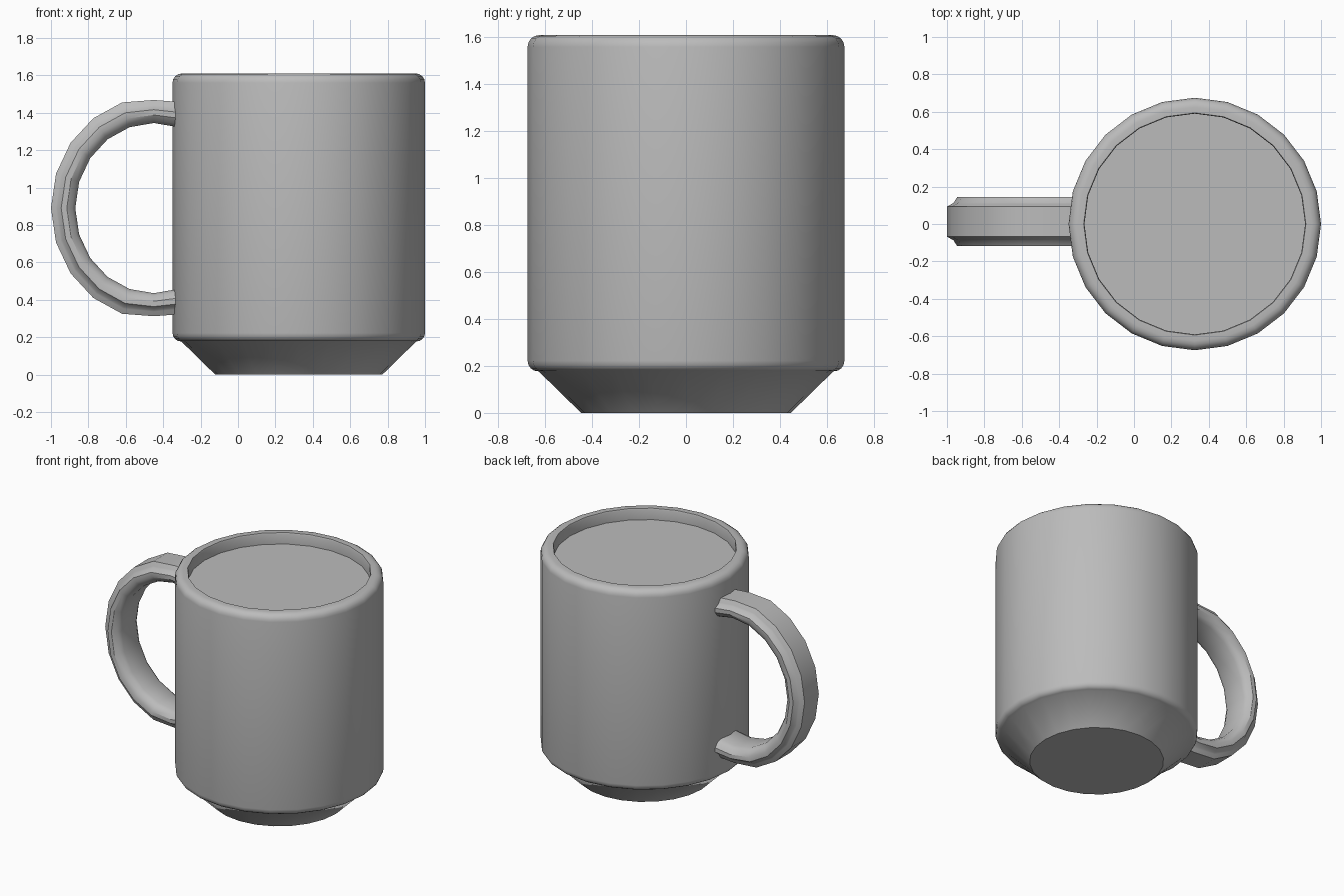
import bpy, bmesh, math

cube = bpy.data.objects.get("Cube")
if cube:
    bpy.data.objects.remove(cube, do_unlink=True)

grey = bpy.data.materials.new("grey_glaze")
grey.use_nodes = True
COLOUR = (0.5, 0.5, 0.5, 1)
grey.diffuse_color = COLOUR
grey.node_tree.nodes["Principled BSDF"].inputs["Base Color"].default_value = COLOUR

CUP_X = 0.325
SIDES = 24


def finish(name, bm):
    """Turn a bmesh into a smooth-shaded object with the glaze."""
    bmesh.ops.recalc_face_normals(bm, faces=bm.faces)
    mesh = bpy.data.meshes.new(name)
    bm.to_mesh(mesh)
    bm.free()
    mesh.materials.append(grey)
    obj = bpy.data.objects.new(name, mesh)
    bpy.context.collection.objects.link(obj)
    bpy.ops.object.select_all(action='DESELECT')
    obj.select_set(True)
    bpy.context.view_layer.objects.active = obj
    bpy.ops.object.shade_smooth_by_angle(angle=math.radians(35))
    return obj


def loft(bm, rings, closed=True):
    """Bridge equal-length rings of points, capping both ends."""
    loops = [[bm.verts.new(p) for p in ring] for ring in rings]
    n = len(loops[0])
    for a, b in zip(loops, loops[1:]):
        for i in range(n):
            j = (i + 1) % n
            bm.faces.new((a[i], a[j], b[j], b[i]))
    if closed:
        bm.faces.new(loops[0])
        bm.faces.new(loops[-1])


def corner(r, z, size, start, steps=4):
    """Quarter-round profile points about a centre."""
    return [(r + size * math.cos(math.radians(start + 90 * i / steps)),
             z + size * math.sin(math.radians(start + 90 * i / steps)))
            for i in range(steps + 1)]


# Cup: tapered foot, rounded shoulders, thick lip and sunken filled surface
profile = [(0.447, 0), (0.628, 0.177)]
profile += corner(0.63, 0.222, 0.045, -90)[1:]
profile += corner(0.625, 1.56, 0.05, 0)
profile += [(0.594, 1.61), (0.59, 1.60), (0.59, 1.53)]
bm = bmesh.new()
loft(bm, [[(CUP_X + r * math.cos(math.tau * i / SIDES),
            r * math.sin(math.tau * i / SIDES), z)
           for i in range(SIDES)] for r, z in profile])
finish("cup_body", bm)

# Handle: section of (depth from outer face, half width), swept on an arc
half = [(0, 0.08), (0.2, 0.095), (0.27, 0.1), (0.42, 0.131),
        (0.65, 0.131), (0.88, 0.11), (1, 0.08)]
section = half + [(d, -w) for d, w in reversed(half)]
rings = []
for step in range(-6, 7):
    t = math.radians(18 * step)
    c, s = math.cos(t), math.sin(t)
    outer = (-0.45 - 0.55 * c, 0.89 + max(-0.578, min(0.578, 0.594 * s)))
    inner = (-0.45 - 0.42 * c, 0.89 + 0.455 * s)
    rings.append([(outer[0] + (inner[0] - outer[0]) * d, 0.0125 + w,
                   outer[1] + (inner[1] - outer[1]) * d) for d, w in section])
bm = bmesh.new()
loft(bm, rings)
finish("handle", bm)
